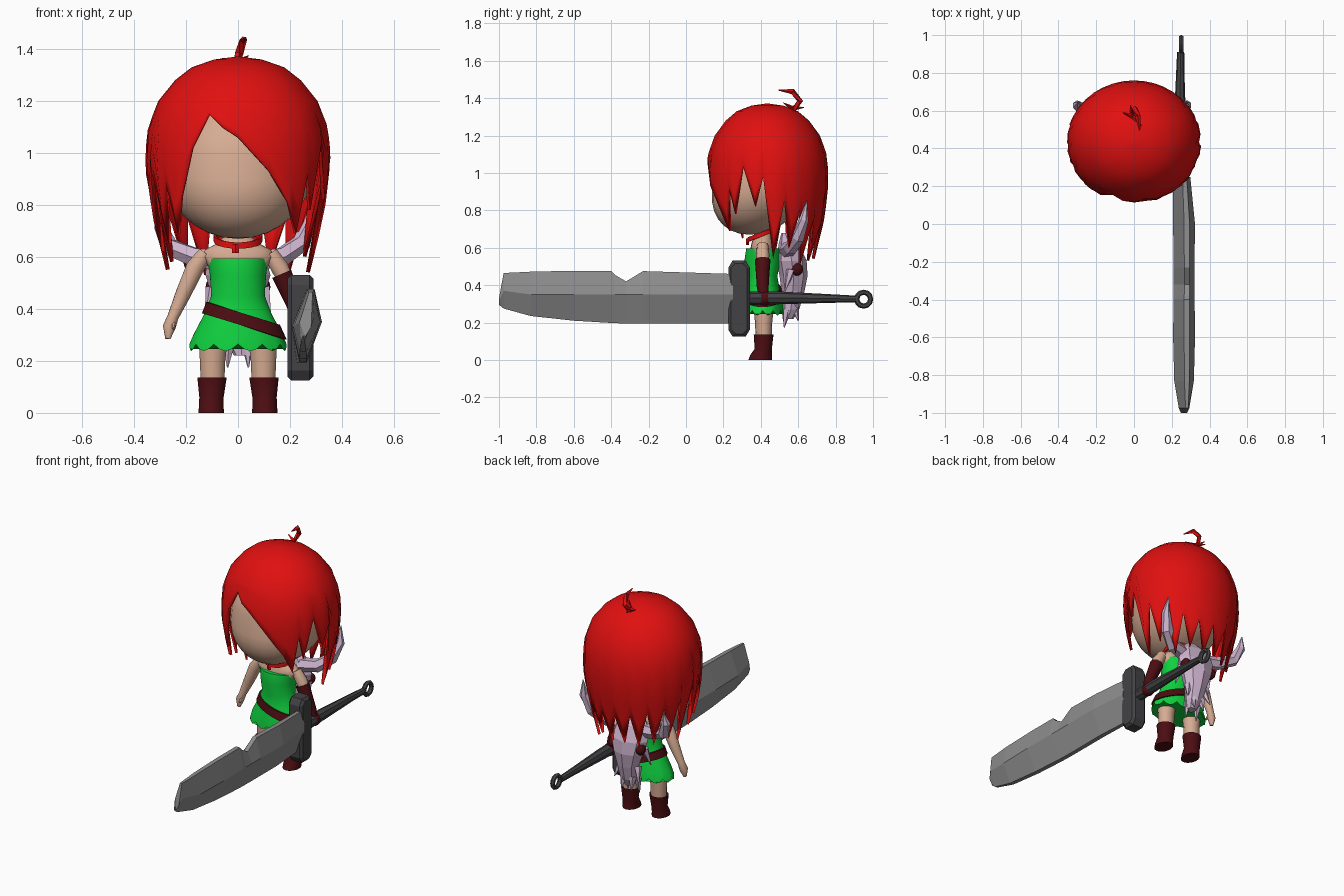
import bpy, bmesh, math
from mathutils import Vector

if "Cube" in bpy.data.objects:
    bpy.data.objects.remove(bpy.data.objects["Cube"])

def mat(name, r, g, b):
    m = bpy.data.materials.new(name)
    m.diffuse_color = (r, g, b, 1)
    m.use_nodes = True
    m.node_tree.nodes["Principled BSDF"].inputs["Base Color"].default_value = m.diffuse_color
    return m

RED = mat("hair_red", .75, .005, .005)
SKIN = mat("skin", .67, .41, .29)
GREEN = mat("dress_green", .005, .64, .05)
MAROON = mat("dark_leather", .07, .004, .006)
STEEL = mat("steel", .27, .27, .27)
IRON = mat("dark_iron", .055, .055, .06)
BONE = mat("pale_lilac", .62, .46, .62)

def mesh(name, verts, faces, m, smooth=True, thick=0):
    me = bpy.data.meshes.new(name)
    me.from_pydata([tuple(v) for v in verts], [], faces)
    bm = bmesh.new()
    bm.from_mesh(me)
    bmesh.ops.recalc_face_normals(bm, faces=bm.faces[:])
    bm.to_mesh(me)
    bm.free()
    me.materials.append(m)
    ob = bpy.data.objects.new(name, me)
    bpy.context.collection.objects.link(ob)
    if thick:
        s = ob.modifiers.new("thickness", 'SOLIDIFY')
        s.thickness = thick
        s.offset = -1
    if smooth:
        bpy.ops.object.select_all(action='DESELECT')
        ob.select_set(True)
        bpy.context.view_layer.objects.active = ob
        bpy.ops.object.shade_smooth_by_angle(angle=math.radians(50))
    return ob

def skin_rings(name, rings, m, smooth=True, caps=True, thick=0):
    """Join equal-length closed rings of points with quads."""
    n = len(rings[0])
    verts = [p for r in rings for p in r]
    faces = [(i*n+j, i*n+(j+1) % n, (i+1)*n+(j+1) % n, (i+1)*n+j)
             for i in range(len(rings)-1) for j in range(n)]
    if caps:
        faces += [tuple(range(n)), tuple(range(len(verts)-n, len(verts)))]
    return mesh(name, verts, faces, m, smooth, thick)

def loft(name, rows, m, n=20, smooth=True):
    """Horizontal ellipses: (cx, cy, z, rx, ry)."""
    return skin_rings(name, [[(cx+rx*math.sin(2*math.pi*j/n), cy-ry*math.cos(2*math.pi*j/n), z)
                              for j in range(n)] for cx, cy, z, rx, ry in rows], m, smooth)

def tube(name, pts, radii, m, n=10, smooth=True):
    """Tapered tube along a path."""
    pts = [Vector(p) for p in pts]
    rings = []
    for i, p in enumerate(pts):
        d = pts[min(i+1, len(pts)-1)] - pts[max(i-1, 0)]
        q = d.to_track_quat('Z', 'Y')
        rings.append([p + q @ Vector((radii[i]*math.cos(2*math.pi*j/n), radii[i]*math.sin(2*math.pi*j/n), 0))
                      for j in range(n)])
    return skin_rings(name, rings, m, smooth)

def interp(table, x):
    """Linear lookup in an ascending table of (x, value)."""
    if x <= table[0][0]:
        return table[0][1]
    for (a, u), (b, v) in zip(table, table[1:]):
        if x <= b:
            return u + (v-u)*(x-a)/(b-a)
    return table[-1][1]

def sphere(name, c, r, m, u=24, v=16):
    bpy.ops.mesh.primitive_uv_sphere_add(segments=u, ring_count=v, location=c)
    ob = bpy.context.object
    ob.name = name
    ob.scale = r
    ob.data.materials.append(m)
    bpy.ops.object.shade_smooth()
    return ob

# Head, chin pulled forward
head = sphere("head", (0, .42, .95), (.29, .27, .28), SKIN)
for v in head.data.vertices:
    if v.co.z < 0:
        v.co.y += .3*v.co.z

# Hair: dome whose lower edge follows (angle from front, height) pairs
EDGE = [(-20, 1.15), (-10, 1.10), (0, 1.06), (20, .93), (35, .81), (45, .69), (50, .93), (56, .78),
        (66, 1.04), (78, .82), (86, .98), (97, .54), (107, .86), (116, .6), (125, .82), (135, .51),
        (145, .76), (154, .56), (163, .74), (172, .54), (181, .74), (190, .55), (199, .75), (208, .53),
        (217, .77), (226, .55), (235, .8), (245, .58), (253, .84), (261, .55), (270, .92), (279, .62),
        (289, .94), (299, .65), (307, .9), (313, .69), (320, .83), (330, 1.02)]
PROFILE = [(.48, .74), (.6, .82), (.75, .93), (.9, .99), (1.0, 1), (1.1, .97), (1.2, .86),
           (1.28, .68), (1.33, .5), (1.36, .26), (1.372, .0)]
rows = []
for k in range(10):
    ring = []
    for a, low in EDGE:
        z = (1.371, 1.36, 1.33, 1.28, 1.2)[k] if k < 5 else 1.2 + (low-1.2)*(k-4)/5
        s, t = interp(PROFILE, z), math.radians(a)
        ring.append((.357*s*math.sin(t), .435 - .327*s*math.cos(t), z))
    rows.append(ring)
n = len(EDGE)
hv = [p for r in rows for p in r]
hf = [(i*n+j, i*n+(j+1) % n, (i+1)*n+(j+1) % n, (i+1)*n+j) for i in range(9) for j in range(n)]
mesh("hair", hv, hf + [tuple(range(n))], RED, True, .015)

# Stray curl and small tufts on the crown
tube("hair_curl", [(-.01, .57, 1.33), (.005, .61, 1.385), (.02, .57, 1.435), (.03, .495, 1.443)],
     [.012, .016, .015, .003], RED, 4, False)
for i, p in enumerate([(-.06, .59, 1.365), (.04, .52, 1.375), (-.02, .63, 1.35)]):
    tube(f"hair_tuft_{i}", [(-.005, .57, 1.345), p], [.014, .002], RED, 4, False)

# Neck, shoulders and choker
loft("shoulders", [(0, .41, .54, .095, .07), (0, .41, .60, .145, .065), (0, .41, .63, .125, .058),
                   (0, .41, .655, .075, .05), (0, .41, .68, .052, .045), (0, .41, .75, .05, .045)], SKIN)
choker = [[(r*1.25*math.sin(t), .405-r*math.cos(t), .672-.028*math.cos(t)+h)
           for t in [2*math.pi*j/20 for j in range(20)]]
          for r, h in [(.068, -.012), (.075, -.012), (.075, .012), (.068, .012), (.068, -.012)]]
skin_rings("choker", choker, RED, caps=False)
loft("choker_pendant", [(-.01, .328, .615, .014, .008), (-.01, .328, .65, .014, .008)], RED, 4, False)

# Dress with scalloped hem
WAIST = [(.25, .187), (.30, .172), (.38, .13), (.45, .103), (.53, .108), (.595, .118)]
DEPTH = [(.25, .112), (.30, .108), (.38, .09), (.45, .078), (.53, .098), (.595, .088)]
def dress_pt(t, z, grow=0):
    return ((interp(WAIST, z)+grow)*math.sin(t), .41-(interp(DEPTH, z)+grow)*math.cos(t), z)
angles = [2*math.pi*j/48 for j in range(48)]
hem = [[(x, y, .265-.027*abs(math.sin(6*t))) for t in angles for x, y, _ in [dress_pt(t, .25)]]]
skin_rings("dress", hem + [[dress_pt(t, z) for t in angles] for z, _ in WAIST[1:]], GREEN)

# Slanted belt
def belt_ring(dz, grow):
    out = []
    for t in angles:
        z = .365
        for _ in range(6):
            z = .365 + dz - .33*dress_pt(t, z)[0]
        out.append(dress_pt(t, z, grow))
    return out
skin_rings("belt", [belt_ring(*p) for p in [(-.024, 0), (-.024, .01), (.024, .01), (.024, 0)]],
           MAROON, caps=False)

# Legs and boots
for side, s in (("left", -1), ("right", 1)):
    loft(side+"_leg", [(s*.098, .415, .1, .046, .042), (s*.098, .415, .2, .05, .046),
                       (s*.095, .415, .29, .058, .055)], SKIN, 14)
    loft(side+"_boot", [(s*.103, .397, 0, .05, .064), (s*.103, .401, .025, .049, .058),
                        (s*.102, .413, .06, .048, .046), (s*.1, .415, .137, .058, .053),
                        (s*.1, .415, .13, .046, .042)], MAROON, 14)

# Bare arm with hand, and gloved arm holding the sword
tube("left_arm", [(-.125, .41, .615), (-.165, .41, .56), (-.21, .41, .46), (-.25, .405, .37),
                  (-.265, .4, .33), (-.27, .395, .285)], [.03, .037, .031, .022, .025, .01], SKIN)
tube("left_thumb", [(-.25, .4, .355), (-.247, .372, .325)], [.012, .006], SKIN, 6)
tube("right_arm", [(.125, .41, .615), (.16, .41, .56), (.19, .41, .50)], [.03, .036, .03], SKIN)
tube("right_glove", [(.168, .41, .535), (.2, .41, .46), (.23, .41, .39), (.238, .415, .35)],
     [.042, .036, .032, .028], MAROON)
sphere("right_fist", (.243, .42, .33), (.038, .045, .04), MAROON, 10, 8)

# Sword blade: flattened six-sided sections (y, top, bottom, half thickness)
blade = []
for y, top, bot, h in [(-1, .33, .295, .006), (-.975, .465, .275, .028), (-.83, .472, .235, .052),
                       (-.6, .477, .21, .058), (-.4, .477, .198, .056), (-.38, .455, .197, .056),
                       (-.32, .42, .195, .055), (-.23, .475, .194, .055), (.0, .468, .194, .058),
                       (.25, .46, .194, .045)]:
    c = .265 - .012*y/.25 if y > 0 else .265
    mid, e = (.35 if y > -.9 else (top+bot)/2), h*.25
    blade.append([(c+.015-e, y, top), (c+.015+e, y, top), (c+h, y, mid),
                  (c-.015+e, y, bot), (c-.015-e, y, bot), (c-h, y, mid-.02)])
skin_rings("sword_blade", blade, STEEL, False)

# Guard: chamfered bar
def guard_ring(x, g):
    half = [(.058-g, .165), (.035-g, .203-g)]
    prof = half + [(-a, b) for a, b in half[::-1]]
    prof += [(-a, -b) for a, b in prof]
    return [(x, .284+a, .328+b) for a, b in prof]
skin_rings("sword_guard", [guard_ring(x, g) for x, g in
           [(.19, .015), (.205, 0), (.275, 0), (.29, .015)]], IRON, False)

# Handle and ring pommel
tube("sword_handle", [(.243, .33, .33), (.243, .5, .332), (.245, .8, .328), (.247, .91, .325)],
     [.036, .034, .022, .019], IRON, 8, False)
bpy.ops.mesh.primitive_torus_add(major_segments=12, minor_segments=6, major_radius=.037,
                                 minor_radius=.014, location=(.25, .95, .325),
                                 rotation=(0, math.pi/2, 0))
bpy.context.object.name = "sword_pommel_ring"
bpy.context.object.data.materials.append(IRON)

# Horned beast skull worn on the back
loft("back_skull", [(-.01, .53, .68, .04, .02), (-.01, .55, .62, .11, .055), (0, .565, .53, .125, .08),
                    (0, .575, .45, .10, .075), (.005, .572, .36, .07, .06),
                    (.01, .56, .27, .055, .045), (.015, .545, .22, .03, .03)], BONE, 8, False)
for side, s in (("left", -1), ("right", 1)):
    tilt = -.03 if s < 0 else 0
    tube(side+"_skull_horn", [(s*.06, .54, .585), (s*.17, .56, .60), (s*.255-.01, .6, .655+tilt/2),
                              (s*.29-.01, .63, .75+tilt), (s*.285-.01, .645, .85+tilt*2)],
         [.045, .04, .036, .026, .003], BONE, 6, False)
    sphere(side+"_skull_eye", (s*.095, .592, .485), (.03, .035, .035), MAROON, 8, 6)
    # cheek spikes and fangs
    for i, (a, b) in enumerate([((.10, .56, .48), (.125, .53, .37)), ((.06, .57, .36), (.085, .60, .27)),
                                ((.035, .54, .27), (.04, .525, .175)), ((.03, .58, .29), (.035, .60, .21))]):
        tube(f"{side}_skull_spike_{i}", [(s*a[0], a[1], a[2]), (s*b[0], b[1], b[2])],
             [.025, .003], BONE, 5, False)
